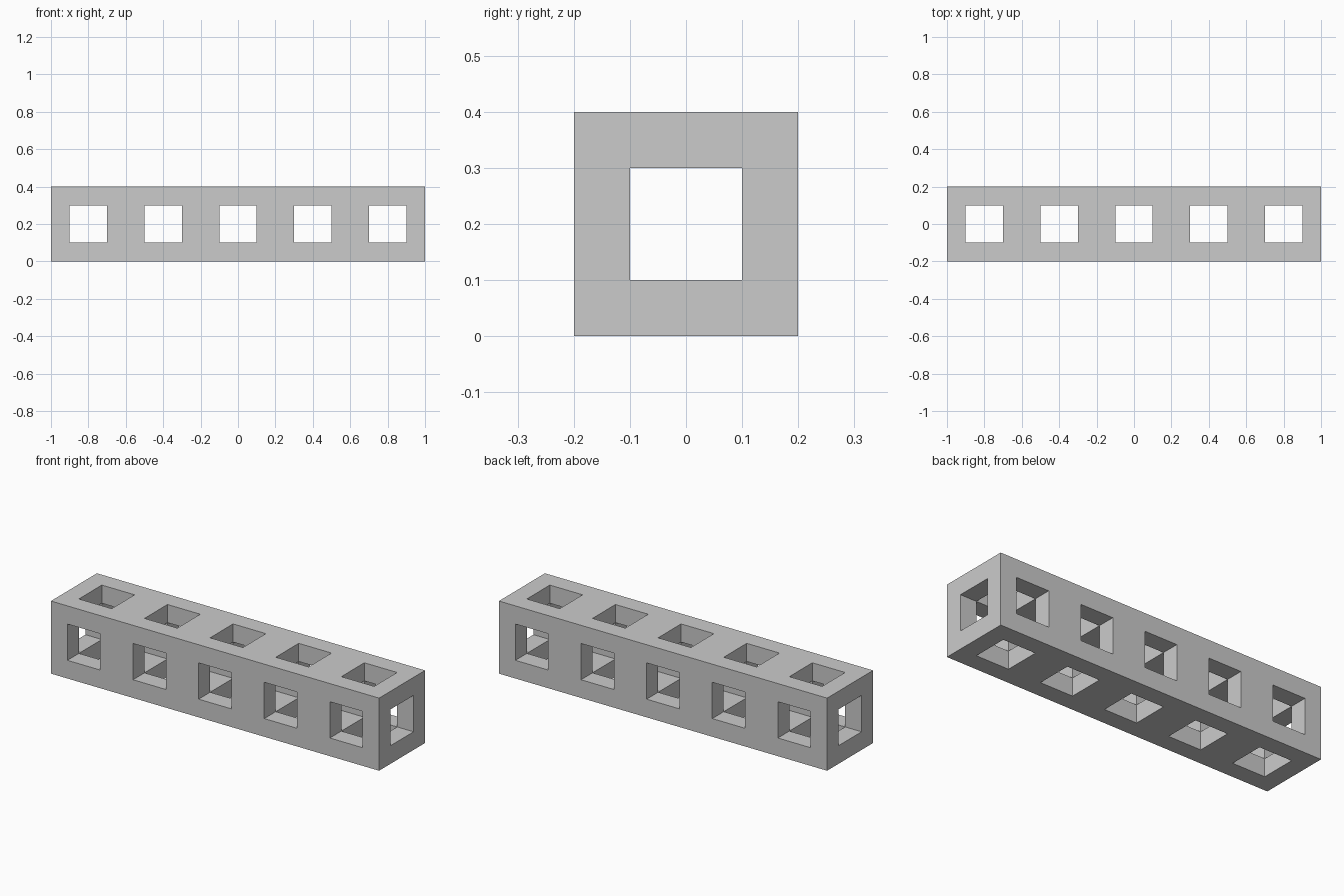
import bpy
import bmesh
from mathutils import Vector

default_cube = bpy.data.objects.get("Cube")
if default_cube:
    bpy.data.objects.remove(default_cube, do_unlink=True)

HOLES = 5       # windows along the beam
PITCH = 0.4     # spacing of the windows, also the beam's thickness
WALL = 0.1      # border around each window

# Plain grey
grey = bpy.data.materials.new("grey")
grey.use_nodes = True
colour = (0.6, 0.6, 0.6, 1)
grey.diffuse_color = colour
grey.node_tree.nodes["Principled BSDF"].inputs["Base Color"].default_value = colour


def breaks(count, start):
    """Grid lines at the ends of the beam and at the window edges."""
    lines = [start]
    for i in range(count):
        lines += [start + i * PITCH + WALL, start + (i + 1) * PITCH - WALL]
    return lines + [start + count * PITCH]


grid = [breaks(HOLES, -HOLES * PITCH / 2), breaks(1, -PITCH / 2), breaks(1, 0)]


def solid(cell):
    """A cell is open when it lies in the window range on two or more axes."""
    inside = all(0 <= c < len(g) - 1 for c, g in zip(cell, grid))
    return inside and sum(c % 2 for c in cell) < 2


# Square beam pierced by a lengthwise tunnel and by rows of cross windows
bm = bmesh.new()
for i in range(len(grid[0]) - 1):
    for j in range(len(grid[1]) - 1):
        for k in range(len(grid[2]) - 1):
            cell = (i, j, k)
            if not solid(cell):
                continue
            for axis in range(3):
                for side in (0, 1):
                    neighbour = list(cell)
                    neighbour[axis] += 2 * side - 1
                    if solid(neighbour):
                        continue
                    u, v = (axis + 1) % 3, (axis + 2) % 3
                    corners = []
                    for du, dv in ((0, 0), (1, 0), (1, 1), (0, 1)):
                        index = list(cell)
                        index[axis] += side
                        index[u] += du
                        index[v] += dv
                        corners.append(Vector([grid[a][index[a]] for a in range(3)]))
                    if not side:
                        corners.reverse()
                    bm.faces.new([bm.verts.new(c) for c in corners])
bmesh.ops.remove_doubles(bm, verts=bm.verts[:], dist=0.001)

mesh = bpy.data.meshes.new("pierced_beam")
bm.to_mesh(mesh)
bm.free()
mesh.materials.append(grey)
beam = bpy.data.objects.new("pierced_beam", mesh)
bpy.context.scene.collection.objects.link(beam)
